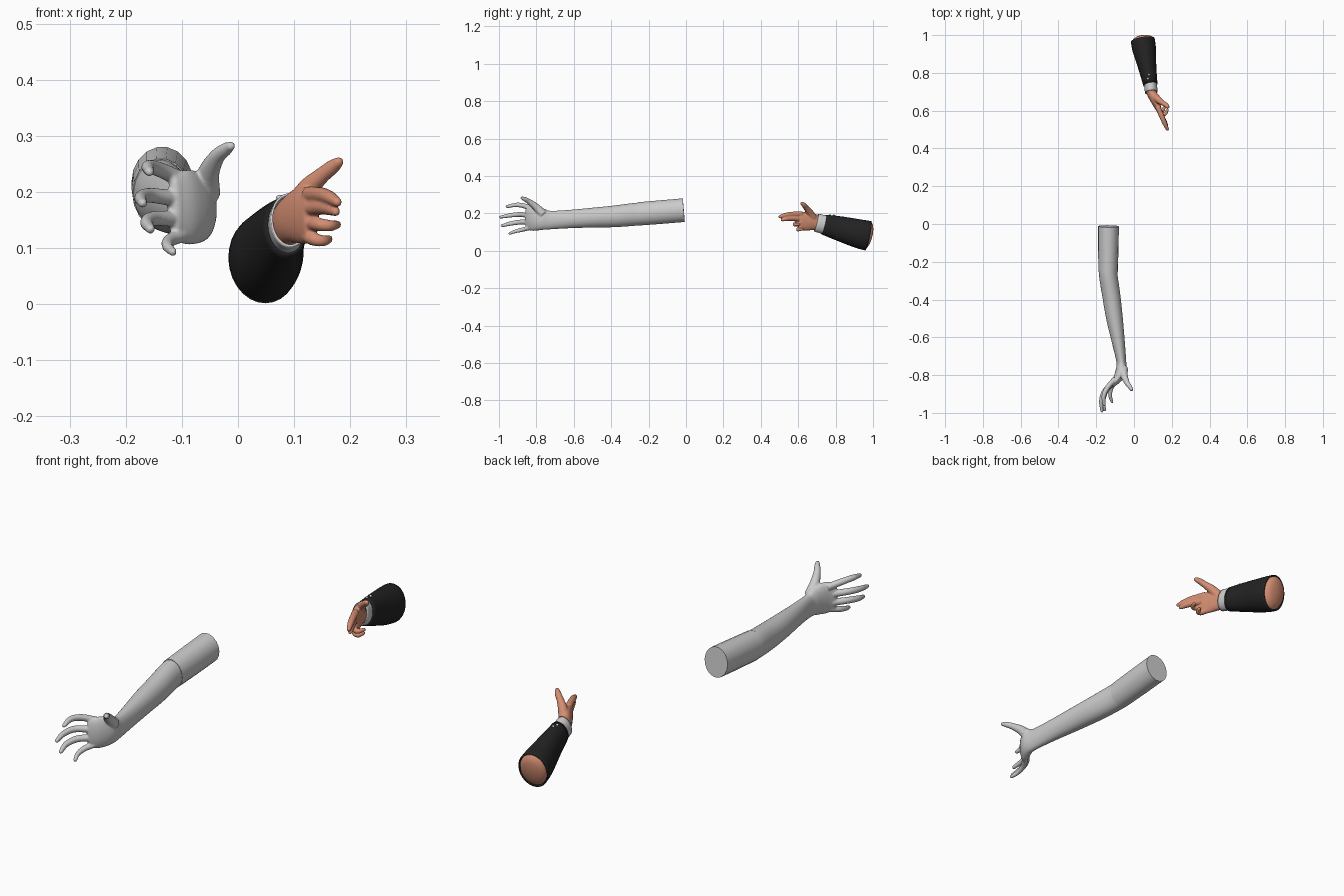
import bpy, bmesh, math
from mathutils import Vector


def material(name, rgb):
    m = bpy.data.materials.new(name)
    m.diffuse_color = (*rgb, 1)
    return m


GREY = material("pale grey", (0.60, 0.60, 0.60))
SKIN = material("skin", (0.66, 0.27, 0.17))
BLACK = material("black cloth", (0.017, 0.017, 0.018))
WHITE = material("white cloth", (0.62, 0.62, 0.62))


def smooth_path(pts, steps):
    """Catmull-Rom through rows of (x, y, z, side radius, up radius)."""
    p = [Vector(q) for q in pts]
    p = [p[0] * 2 - p[1]] + p + [p[-1] * 2 - p[-2]]
    out = []
    for i in range(1, len(p) - 2):
        a, b, c, d = p[i - 1:i + 3]
        for s in range(steps):
            t = s / steps
            out.append(0.5 * (2 * b + (c - a) * t + (2 * a - 5 * b + 4 * c - d) * t * t
                              + (3 * b - a - 3 * c + d) * t ** 3))
    return out + [p[-2]]


def tube(bm, pts, n=20, steps=5, dome=0.0, caps=(True, True)):
    """Loft ellipses along a path; dome rounds the far end."""
    path = smooth_path(pts, steps)
    cen = [Vector(q[:3]) for q in path]
    tan = [(cen[min(i + 1, len(cen) - 1)] - cen[max(i - 1, 0)]).normalized()
           for i in range(len(cen))]
    rows = [(c, t, q[3], q[4]) for c, t, q in zip(cen, tan, path)]
    if dome:
        c, t, a, b = rows[-1]
        for k in (25, 50, 70, 85):
            u = math.radians(k)
            rows.append((c + t * dome * math.sin(u), t, a * math.cos(u), b * math.cos(u)))
    rings = []
    for c, t, a, b in rows:
        side = t.cross(Vector((0, 0, 1))).normalized()
        up = side.cross(t)
        rings.append([bm.verts.new(c + side * a * math.cos(2 * math.pi * k / n)
                                   + up * b * math.sin(2 * math.pi * k / n)) for k in range(n)])
    for r, s in zip(rings, rings[1:]):
        for k in range(n):
            bm.faces.new((r[k], r[(k + 1) % n], s[(k + 1) % n], s[k]))
    if caps[0]:
        bm.faces.new(rings[0][::-1])
    if caps[1]:
        bm.faces.new(rings[-1])


def finish(bm, name, mat, voxel=0, shell=0):
    bmesh.ops.recalc_face_normals(bm, faces=bm.faces)
    me = bpy.data.meshes.new(name)
    bm.to_mesh(me)
    bm.free()
    me.materials.append(mat)
    ob = bpy.data.objects.new(name, me)
    bpy.context.collection.objects.link(ob)
    bpy.ops.object.select_all(action='DESELECT')
    ob.select_set(True)
    bpy.context.view_layer.objects.active = ob
    if voxel:   # fuse the overlapping parts into one soft skin
        m = ob.modifiers.new("fuse", 'REMESH')
        m.mode = 'VOXEL'
        m.voxel_size = voxel
        bpy.ops.object.modifier_apply(modifier=m.name)
        m = ob.modifiers.new("soften", 'SMOOTH')
        m.factor = 0.5
        m.iterations = 4
        bpy.ops.object.modifier_apply(modifier=m.name)
        bpy.ops.object.shade_smooth()
        return ob
    if shell:
        m = ob.modifiers.new("thickness", 'SOLIDIFY')
        m.thickness = shell
        m.offset = -1
    bpy.ops.object.shade_smooth_by_angle(angle=math.radians(35))
    return ob


def digit(bm, pts, radii):
    """Round finger with a domed tip."""
    tube(bm, [(*p, r, r) for p, r in zip(pts, radii)], n=14, dome=radii[-1])


FINGER = (0.0145, 0.0135, 0.012, 0.0085)
SMALL = (0.013, 0.012, 0.010, 0.0075)

# ---- grey arm: forearm, palm, fingers and thumb fused together
bm = bmesh.new()
tube(bm, [(-0.137, -0.20, 0.200, 0.049, 0.060),
          (-0.136, -0.27, 0.195, 0.049, 0.061),
          (-0.120, -0.38, 0.184, 0.048, 0.058),
          (-0.103, -0.50, 0.177, 0.044, 0.053),
          (-0.082, -0.63, 0.169, 0.034, 0.049),
          (-0.067, -0.73, 0.164, 0.026, 0.050),
          (-0.068, -0.775, 0.169, 0.029, 0.060),
          (-0.088, -0.82, 0.173, 0.023, 0.067),
          (-0.114, -0.85, 0.172, 0.014, 0.060)], n=32, dome=0.008)
digit(bm, [(-0.100, -0.820, 0.222), (-0.140, -0.865, 0.240),
           (-0.160, -0.910, 0.245), (-0.158, -0.957, 0.236)], FINGER)
digit(bm, [(-0.110, -0.840, 0.188), (-0.156, -0.885, 0.194),
           (-0.173, -0.935, 0.190), (-0.170, -0.990, 0.180)], FINGER)
digit(bm, [(-0.110, -0.840, 0.152), (-0.148, -0.885, 0.153),
           (-0.163, -0.935, 0.146), (-0.156, -0.983, 0.134)], FINGER)
digit(bm, [(-0.098, -0.832, 0.124), (-0.121, -0.870, 0.114),
           (-0.126, -0.910, 0.104), (-0.116, -0.942, 0.093)], SMALL)
digit(bm, [(-0.055, -0.765, 0.195), (-0.053, -0.800, 0.232), (-0.038, -0.838, 0.262),
           (-0.022, -0.862, 0.276), (-0.013, -0.877, 0.282)],
      (0.024, 0.020, 0.0145, 0.012, 0.0085))
finish(bm, "grey_arm_and_hand", GREY, voxel=0.0035)

# ---- grey upper arm section with flat cut end
bm = bmesh.new()
tube(bm, [(-0.135, -0.012, 0.217, 0.055, 0.064),
          (-0.136, -0.13, 0.207, 0.054, 0.064),
          (-0.137, -0.255, 0.197, 0.051, 0.063)], n=18, steps=2)
finish(bm, "grey_upper_arm", GREY)

# ---- pointing hand fused from palm, fingers and thumb
bm = bmesh.new()
tube(bm, [(0.083, 0.75, 0.138, 0.028, 0.042),
          (0.092, 0.70, 0.150, 0.027, 0.042),
          (0.110, 0.655, 0.158, 0.023, 0.050),
          (0.130, 0.610, 0.157, 0.016, 0.050)], n=28, dome=0.008)
digit(bm, [(0.126, 0.620, 0.196), (0.149, 0.565, 0.195),
           (0.164, 0.530, 0.190), (0.177, 0.502, 0.182)], FINGER)
digit(bm, [(0.127, 0.615, 0.171), (0.150, 0.565, 0.173),
           (0.165, 0.535, 0.170), (0.174, 0.515, 0.165)], FINGER)
digit(bm, [(0.126, 0.620, 0.146), (0.145, 0.586, 0.142),
           (0.165, 0.583, 0.140), (0.177, 0.605, 0.142)], SMALL)
digit(bm, [(0.121, 0.630, 0.124), (0.135, 0.603, 0.116),
           (0.152, 0.602, 0.113), (0.162, 0.622, 0.116)], SMALL)
digit(bm, [(0.105, 0.680, 0.175), (0.126, 0.660, 0.207), (0.150, 0.642, 0.230),
           (0.169, 0.630, 0.245), (0.179, 0.620, 0.253)],
      (0.022, 0.019, 0.0145, 0.013, 0.0095))
finish(bm, "pointing_hand", SKIN, voxel=0.0032)

# ---- shirt cuff
bm = bmesh.new()
tube(bm, [(0.084, 0.765, 0.133, 0.034, 0.050),
          (0.088, 0.730, 0.142, 0.034, 0.050),
          (0.092, 0.697, 0.150, 0.034, 0.049)], n=28, steps=3, caps=(False, False))
finish(bm, "shirt_cuff", WHITE, shell=0.004)

# ---- jacket sleeve, open at both ends
bm = bmesh.new()
tube(bm, [(0.046, 0.974, 0.080, 0.064, 0.080),
          (0.055, 0.920, 0.092, 0.062, 0.077),
          (0.072, 0.820, 0.119, 0.047, 0.066),
          (0.087, 0.737, 0.140, 0.038, 0.054)], n=28, steps=4, caps=(False, False))
finish(bm, "jacket_sleeve", BLACK, shell=0.005)

# ---- rounded stump inside the sleeve
bm = bmesh.new()
tube(bm, [(0.066, 0.86, 0.108, 0.045, 0.060),
          (0.055, 0.92, 0.094, 0.054, 0.069),
          (0.046, 0.973, 0.081, 0.057, 0.073)], n=24, dome=0.022)
finish(bm, "arm_stump", SKIN)

# ---- sleeve buttons
for i, (x, y, z) in enumerate([(0.074, 0.770, 0.190), (0.079, 0.790, 0.190)]):
    bpy.ops.mesh.primitive_uv_sphere_add(segments=12, ring_count=8, radius=0.006, location=(x, y, z))
    b = bpy.context.object
    b.scale.z = 0.8
    b.name = f"sleeve_button_{i + 1}"
    b.data.materials.append(WHITE)
    bpy.ops.object.shade_smooth()
